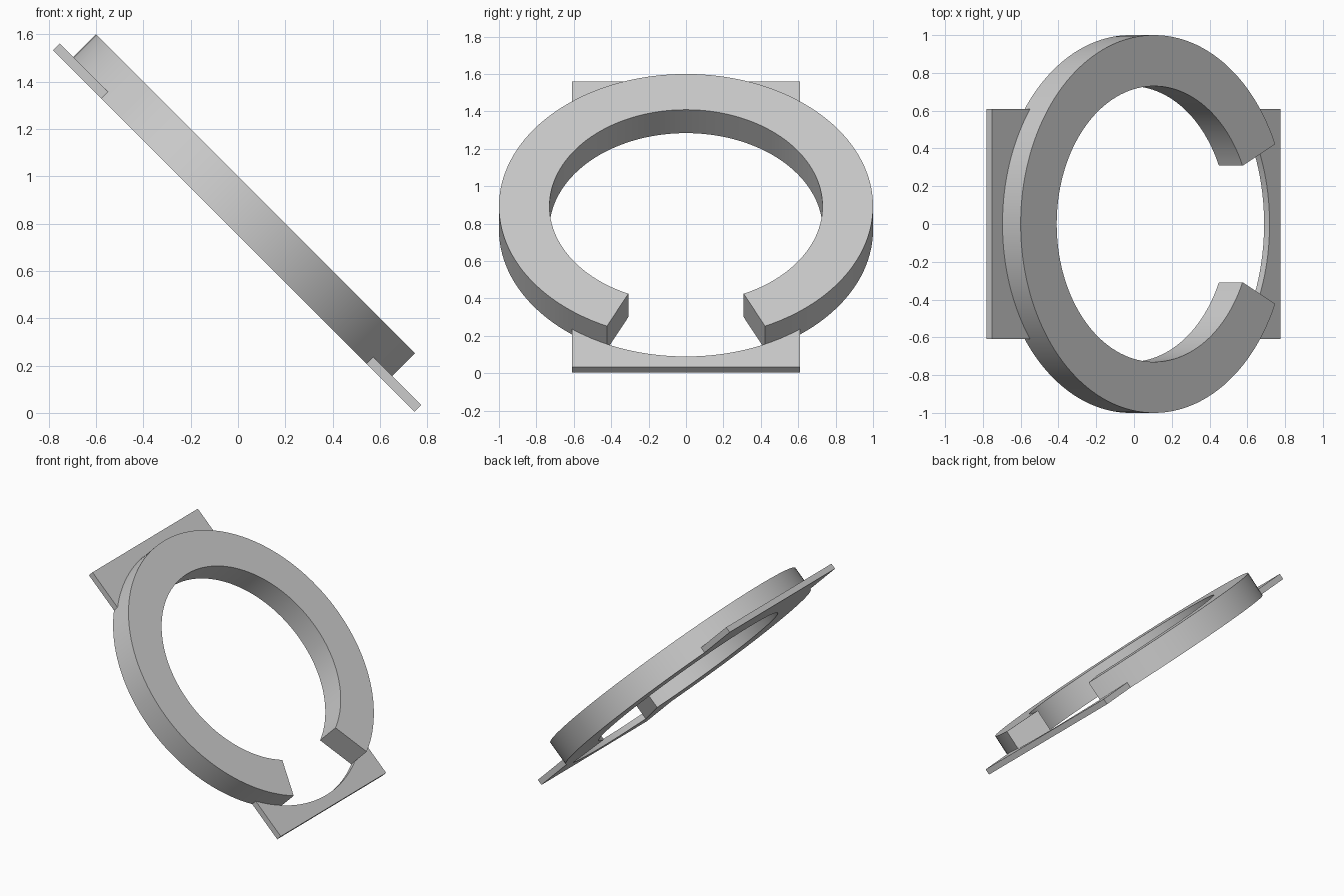
import bpy, bmesh, math
from mathutils import Matrix

if "Cube" in bpy.data.objects:
    bpy.data.objects.remove(bpy.data.objects["Cube"], do_unlink=True)

OUTER, INNER = 1.0, 0.73
GAP = math.radians(25)
BOTTOM, PLATE_TOP, RING_TOP = 0.53, 0.571, 0.707
PLATE_END, PLATE_HALF = 1.08, 0.61

# Everything lies flat in a local frame, then tilts 45 degrees
TILT = Matrix.Translation((-0.393, 0, 0.393)) @ Matrix.Rotation(math.radians(45), 4, "Y")

grey = bpy.data.materials.new("light grey")
grey.use_nodes = True
colour = (0.6, 0.6, 0.6, 1)
grey.diffuse_color = colour
grey.node_tree.nodes["Principled BSDF"].inputs["Base Color"].default_value = colour


def arc(radius, start, end, steps):
    angles = [start + (end - start) * i / steps for i in range(steps + 1)]
    return [(radius * math.cos(a), radius * math.sin(a)) for a in angles]


def extruded(name, outline, low, high):
    """Extrude a flat outline and tilt it into place."""
    bm = bmesh.new()
    face = bm.faces.new([bm.verts.new((x, y, low)) for x, y in outline])
    result = bmesh.ops.extrude_face_region(bm, geom=[face])
    top = [v for v in result["geom"] if isinstance(v, bmesh.types.BMVert)]
    bmesh.ops.translate(bm, verts=top, vec=(0, 0, high - low))
    bmesh.ops.recalc_face_normals(bm, faces=bm.faces)
    bmesh.ops.transform(bm, matrix=TILT, verts=bm.verts)
    mesh = bpy.data.meshes.new(name)
    bm.to_mesh(mesh)
    bm.free()
    obj = bpy.data.objects.new(name, mesh)
    bpy.context.collection.objects.link(obj)
    mesh.materials.append(grey)
    bpy.ops.object.select_all(action="DESELECT")
    obj.select_set(True)
    bpy.context.view_layer.objects.active = obj
    bpy.ops.object.shade_smooth_by_angle(angle=math.radians(30))


# Open ring with radial ends
full = 2 * math.pi - GAP
extruded("open_ring",
         arc(OUTER, GAP, full, 120) + arc(INNER, full, GAP, 120),
         BOTTOM, RING_TOP)

# Thin end plates, hollowed to the ring's outer curve
spread = math.asin(PLATE_HALF / OUTER)
for name, side in (("upper_plate", -1), ("lower_plate", 1)):
    curve = arc(OUTER, -spread, spread, 32)
    corners = [(PLATE_END, PLATE_HALF), (PLATE_END, -PLATE_HALF)]
    extruded(name, [(side * x, y) for x, y in curve + corners], BOTTOM, PLATE_TOP)
